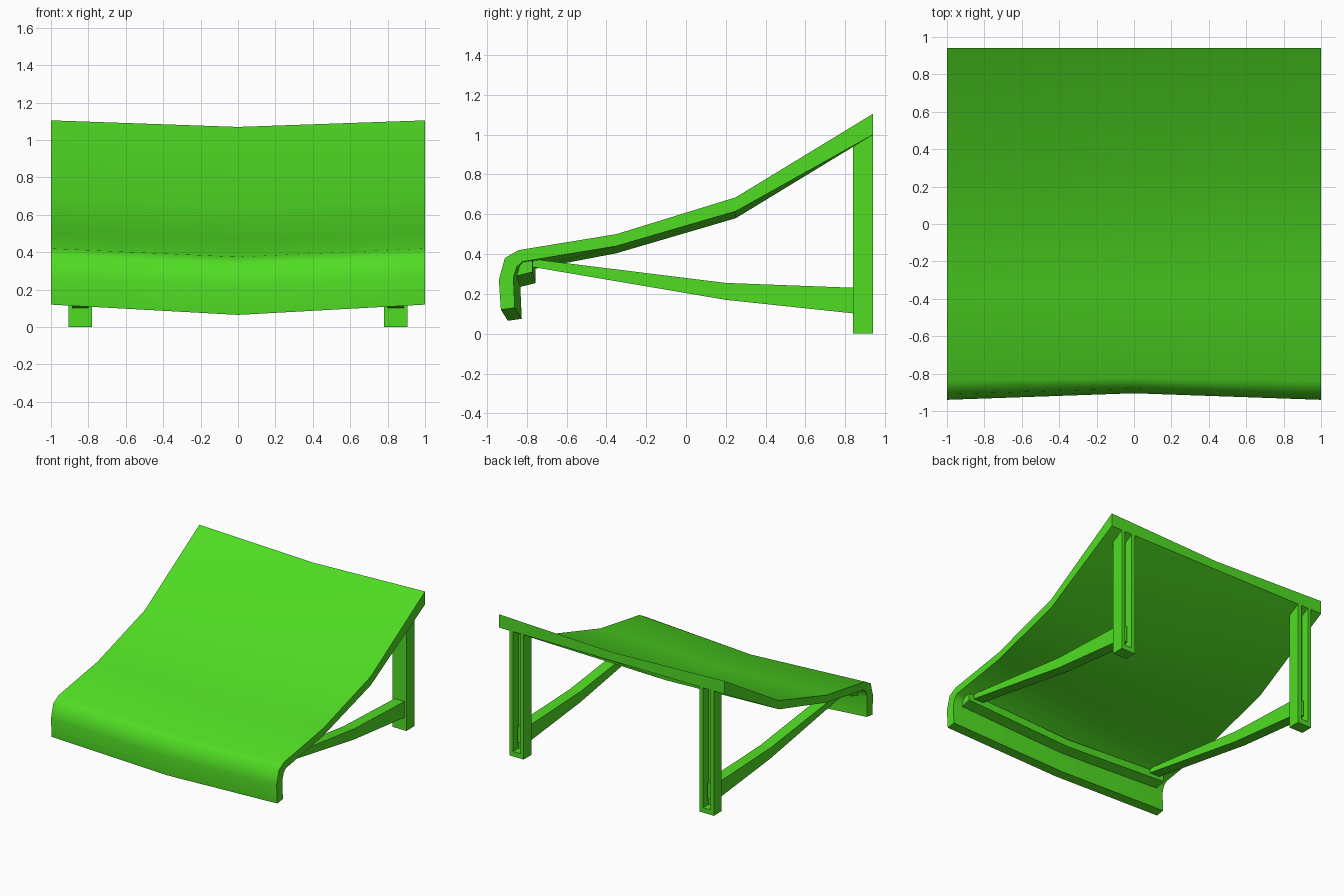
import bpy, bmesh, math

cube = bpy.data.objects.get("Cube")
if cube:
    bpy.data.objects.remove(cube, do_unlink=True)

green = bpy.data.materials.new("bright green")
green.use_nodes = True
green.diffuse_color = (0.08, 0.72, 0.017, 1)
green.node_tree.nodes["Principled BSDF"].inputs["Base Color"].default_value = (0.08, 0.72, 0.017, 1)


def loft(name, rings, smooth=False):
    """Skin matching rings of points and cap both ends."""
    bm = bmesh.new()
    rows = [[bm.verts.new(p) for p in ring] for ring in rings]
    n = len(rows[0])
    for a, b in zip(rows, rows[1:]):
        for i in range(n):
            j = (i + 1) % n
            bm.faces.new((a[i], a[j], b[j], b[i]))
    bm.faces.new(rows[0])
    bm.faces.new(rows[-1])
    bmesh.ops.recalc_face_normals(bm, faces=bm.faces[:])
    mesh = bpy.data.meshes.new(name)
    bm.to_mesh(mesh)
    bm.free()
    mesh.materials.append(green)
    obj = bpy.data.objects.new(name, mesh)
    bpy.context.collection.objects.link(obj)
    if smooth:
        bpy.ops.object.select_all(action="DESELECT")
        obj.select_set(True)
        bpy.context.view_layer.objects.active = obj
        bpy.ops.object.shade_smooth_by_angle(angle=math.radians(50))
    return obj


def across(x, points):
    return [(x, y, z) for y, z in points]


def dished(name, half_width, side, shifts, smooth=False):
    """Sweep a side profile across x, sagging at the middle."""
    middle = [(y + dy, z + dz) for (y, z), (dy, dz) in zip(side, shifts)]
    loft(name, [across(-half_width, side), across(0, middle), across(half_width, side)], smooth)


def block(name, x, y, z):
    face = [(y[0], z[0]), (y[1], z[0]), (y[1], z[1]), (y[0], z[1])]
    loft(name, [across(x[0], face), across(x[1], face)])


# Curved seat with a rolled front lip
upper = [(.94, 1.105), (.25, .685), (-.35, .5), (-.84, .42), (-.91, .38), (-.94, .27), (-.93, .12)]
lower = [(.94, 1.0), (.25, .615), (-.35, .44), (-.82, .362), (-.85, .335), (-.867, .28), (-.86, .13)]
sag = [(0, -.035), (0, -.035), (0, -.036), (.015, -.045), (.03, -.045), (.035, -.05), (.035, -.055)]
lower_sag = [(0, 0)] + sag[1:]
dished("seat", 1, upper + lower[::-1], sag + lower_sag[::-1], True)

# Cross rail under the front of the seat
dished("front_rail", .93, [(-.83, .366), (-.77, .37), (-.77, .31), (-.85, .29)], [(.015, -.056)] * 4)

# Channel-shaped rear legs and the braces running to the front rail
brace = [(-.77, .335), (.2, .17), (.86, .1), (.86, .23), (.2, .255), (-.77, .375)]
channel = [(-.0625, .84), (.0625, .84), (.0625, .94), (.032, .94),
           (.032, .87), (-.032, .87), (-.032, .94), (-.0625, .94)]
for side, sign in (("left", 1), ("right", -1)):
    cx = sign * .8425
    bottom = [(cx + x, y, 0) for x, y in channel]
    top = [(cx + x, y, 1.005 + .56 * (y - .94)) for x, y in channel]
    loft(side + "_leg", [bottom, top])
    block(side + "_leg_foot", (cx - .032, cx + .032), (.87, .94), (0, .04))
    loft(side + "_brace", [across(cx - .044, brace), across(cx + .044, brace)])
    block(side + "_brace_tenon", (cx - .022, cx + .022), (.86, .9), (.1, .23))
